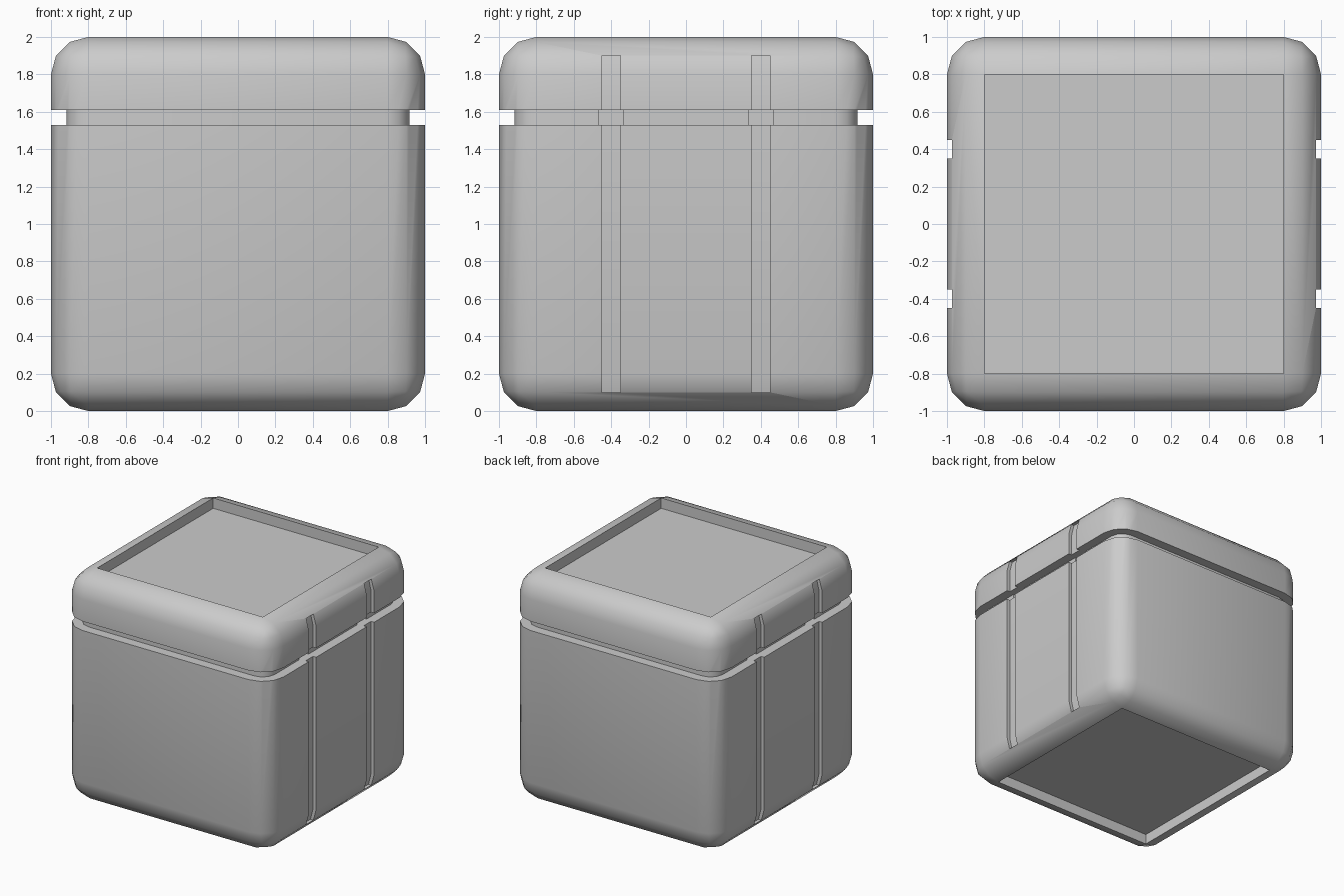
import bpy, bmesh, math
from mathutils import Vector

if "Cube" in bpy.data.objects:
    bpy.data.objects.remove(bpy.data.objects["Cube"])


def add_object(name, bm):
    bmesh.ops.recalc_face_normals(bm, faces=bm.faces)
    me = bpy.data.meshes.new(name)
    bm.to_mesh(me)
    bm.free()
    ob = bpy.data.objects.new(name, me)
    bpy.context.collection.objects.link(ob)
    return ob


def prism(name, points, offset):
    """Extrude a closed 3D polygon along an offset vector."""
    bm = bmesh.new()
    a = [bm.verts.new(p) for p in points]
    b = [bm.verts.new(Vector(p) + Vector(offset)) for p in points]
    bm.faces.new(a)
    bm.faces.new(b)
    n = len(a)
    for i in range(n):
        j = (i + 1) % n
        bm.faces.new((a[i], a[j], b[j], b[i]))
    return add_object(name, bm)


def cut(target, cutter):
    cutter.hide_render = True
    mod = target.modifiers.new("cut", 'BOOLEAN')
    mod.operation = 'DIFFERENCE'
    mod.solver = 'EXACT'
    mod.object = cutter
    bpy.context.view_layer.objects.active = target
    bpy.ops.object.modifier_apply(modifier=mod.name)
    bpy.data.objects.remove(cutter)


# Rounded cube body with square recesses in top and bottom
bm = bmesh.new()
bmesh.ops.create_cube(bm, size=2)
bmesh.ops.translate(bm, verts=bm.verts, vec=(0, 0, 1))
bmesh.ops.bevel(bm, geom=bm.edges[:], offset=0.2, segments=3, profile=0.5, affect='EDGES')
bm.normal_update()
caps = [f for f in bm.faces if abs(f.normal.z) > 0.999]
for f in bmesh.ops.extrude_discrete_faces(bm, faces=caps)["faces"]:
    d = -0.09 if f.calc_center_median().z > 1 else 0.09
    bmesh.ops.translate(bm, verts=f.verts, vec=(0, 0, d))
box = add_object("box_body", bm)

# Horizontal lid groove, cut with a ring that has a rounded-square hole
bm = bmesh.new()
Z0, Z1, R = 1.53, 1.61, 0.117
rings = []
for z, s in ((Z0, 1), (Z1, 1), (Z1, 1.4), (Z0, 1.4)):
    ring = []
    for q in range(4):
        for k in range(4):
            a = math.radians(90 * q + 30 * k)
            cx = 0.8 if q in (0, 3) else -0.8
            cy = 0.8 if q in (0, 1) else -0.8
            ring.append(bm.verts.new(((cx + R * math.cos(a)) * s, (cy + R * math.sin(a)) * s, z)))
    rings.append(ring)
for r in range(4):
    p, q = rings[r], rings[(r + 1) % 4]
    for i in range(16):
        j = (i + 1) % 16
        bm.faces.new((p[i], p[j], q[j], q[i]))
cut(box, add_object("groove_cutter", bm))

# Vertical channels on both sides, with a wider notch where they cross the groove
channel = [(1.2, 0.1), (1.2, 1.9), (0.945, 1.9), (0.97, 1.8), (0.97, 0.2), (0.945, 0.1)]
notch = [(1.0 - 0.06, Z0), (1.0 - 0.06, Z1), (0.887, Z1), (0.887, Z0)]
for sx in (-1, 1):
    for y in (-0.4, 0.4):
        for prof, w in ((channel, 0.1), (notch, 0.13)):
            pts = [(sx * x, y - w / 2, z) for x, z in prof]
            cut(box, prism("channel_cutter", pts, (0, w, 0)))

# Smooth rounding, sharp grooves
bpy.ops.object.select_all(action='DESELECT')
box.select_set(True)
bpy.context.view_layer.objects.active = box
bpy.ops.object.shade_smooth_by_angle(angle=math.radians(35))
